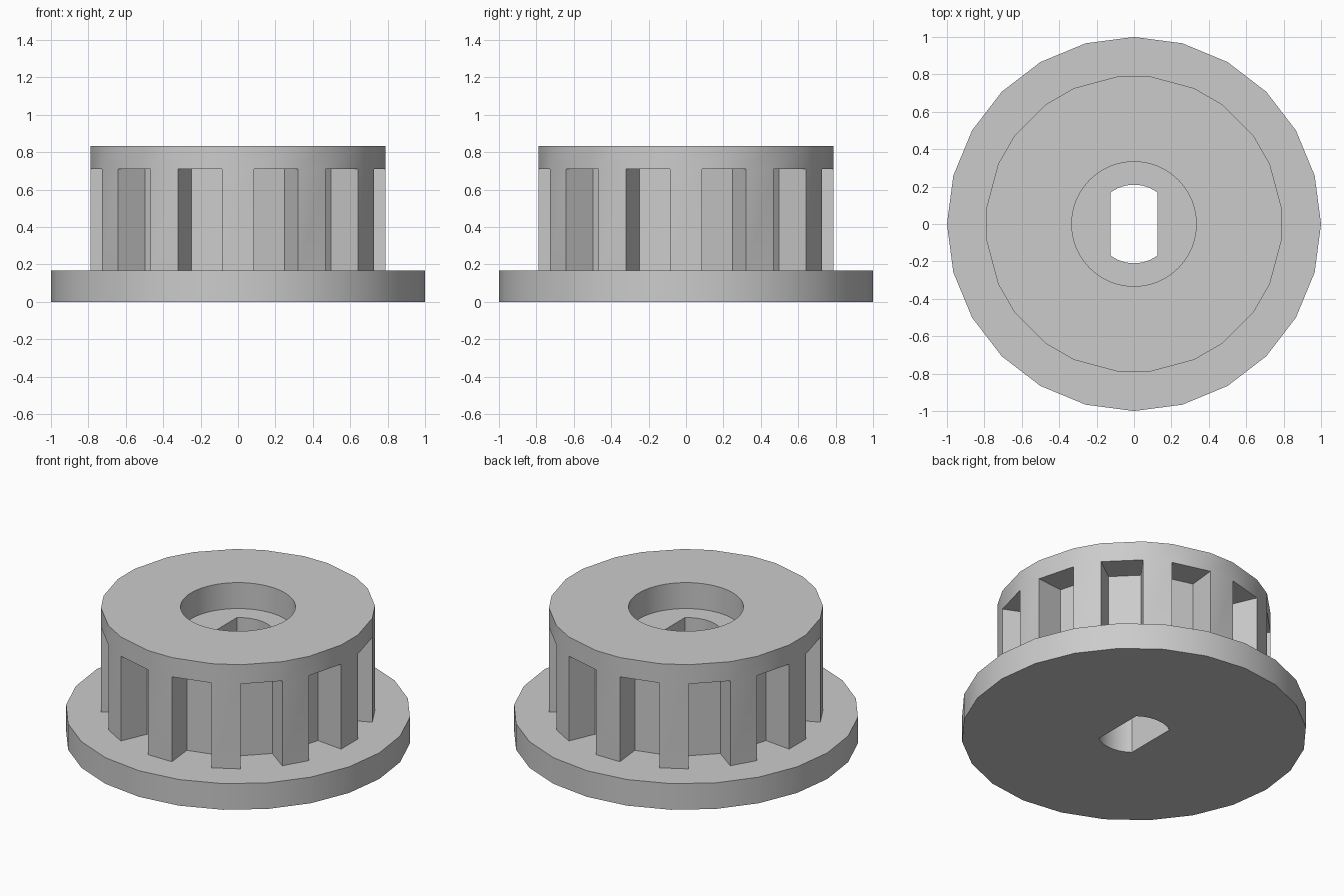
import bpy
import bmesh
from math import sin, cos, radians, acos, pi

cube = bpy.data.objects.get("Cube")
if cube:
    bpy.data.objects.remove(cube, do_unlink=True)

# Main dimensions
FLANGE_TOP, RECESS_FLOOR, SLOT_TOP, TOP = 0.167, 0.667, 0.71, 0.833
TOOTH_R, ROOT_R, TEETH, TOOTH_HALF = 0.794, 0.615, 12, 6.15
RECESS_R, BORE_R, BORE_HALF = 0.333, 0.21, 0.125


def polar(r, deg):
    return (r * cos(radians(deg)), r * sin(radians(deg)))


def circle(r, n):
    return [polar(r, 360 * i / n) for i in range(n)]


# Outlines: round flange, plain rim, toothed section, recess, two-flat bore
pitch = 360 / TEETH
flange = circle(1.0, 24)
recess = circle(RECESS_R, 64)
rim, gear, slots = [], [], []
for k in range(TEETH):
    a, b = k * pitch - TOOTH_HALF, k * pitch + TOOTH_HALF
    c = (k + 1) * pitch - TOOTH_HALF
    rim += [polar(TOOTH_R, a), polar(TOOTH_R, b)]
    gear += [polar(TOOTH_R, a), polar(TOOTH_R, b), polar(ROOT_R, b), polar(ROOT_R, c)]
    slots.append([polar(TOOTH_R, b), polar(TOOTH_R, c), polar(ROOT_R, c), polar(ROOT_R, b)])

start = acos(BORE_HALF / BORE_R)
arc = [start + (pi - 2 * start) * i / 12 for i in range(13)]
bore = [(BORE_R * cos(t + s), BORE_R * sin(t + s)) for s in (0, pi) for t in arc]

bm = bmesh.new()


def wall(outline, z0, z1):
    """Vertical wall around a closed outline."""
    low = [bm.verts.new((x, y, z0)) for x, y in outline]
    high = [bm.verts.new((x, y, z1)) for x, y in outline]
    for i in range(len(outline)):
        j = (i + 1) % len(outline)
        bm.faces.new((low[i], low[j], high[j], high[i]))


def ring(outer, inner, z):
    """Flat face between two closed outlines."""
    edges = []
    for outline in (outer, inner):
        vs = [bm.verts.new((x, y, z)) for x, y in outline]
        edges += [bm.edges.new((vs[i - 1], vs[i])) for i in range(len(vs))]
    bmesh.ops.triangle_fill(bm, edges=edges, use_beauty=True, normal=(0, 0, 1))


# Flange
ring(flange, bore, 0)
wall(flange, 0, FLANGE_TOP)
ring(flange, gear, FLANGE_TOP)

# Teeth and slot ceilings
wall(gear, FLANGE_TOP, SLOT_TOP)
for slot in slots:
    bm.faces.new([bm.verts.new((x, y, SLOT_TOP)) for x, y in slot])

# Upper rim
wall(rim, SLOT_TOP, TOP)
ring(rim, recess, TOP)

# Round recess and through bore
wall(recess, RECESS_FLOOR, TOP)
ring(recess, bore, RECESS_FLOOR)
wall(bore, 0, RECESS_FLOOR)

# Join into one closed solid
bmesh.ops.remove_doubles(bm, verts=bm.verts[:], dist=0.0001)
bmesh.ops.recalc_face_normals(bm, faces=bm.faces[:])
mesh = bpy.data.meshes.new("toothed_pulley")
bm.to_mesh(mesh)
bm.free()
pulley = bpy.data.objects.new("toothed_pulley", mesh)
bpy.context.collection.objects.link(pulley)

# Plain grey
grey = bpy.data.materials.new("plain_grey")
grey.use_nodes = True
colour = (0.6, 0.6, 0.6, 1.0)
grey.diffuse_color = colour
grey.node_tree.nodes["Principled BSDF"].inputs["Base Color"].default_value = colour
mesh.materials.append(grey)

# Smooth round walls, sharp corners
bpy.ops.object.select_all(action="DESELECT")
pulley.select_set(True)
bpy.context.view_layer.objects.active = pulley
bpy.ops.object.shade_smooth_by_angle(angle=radians(30))
